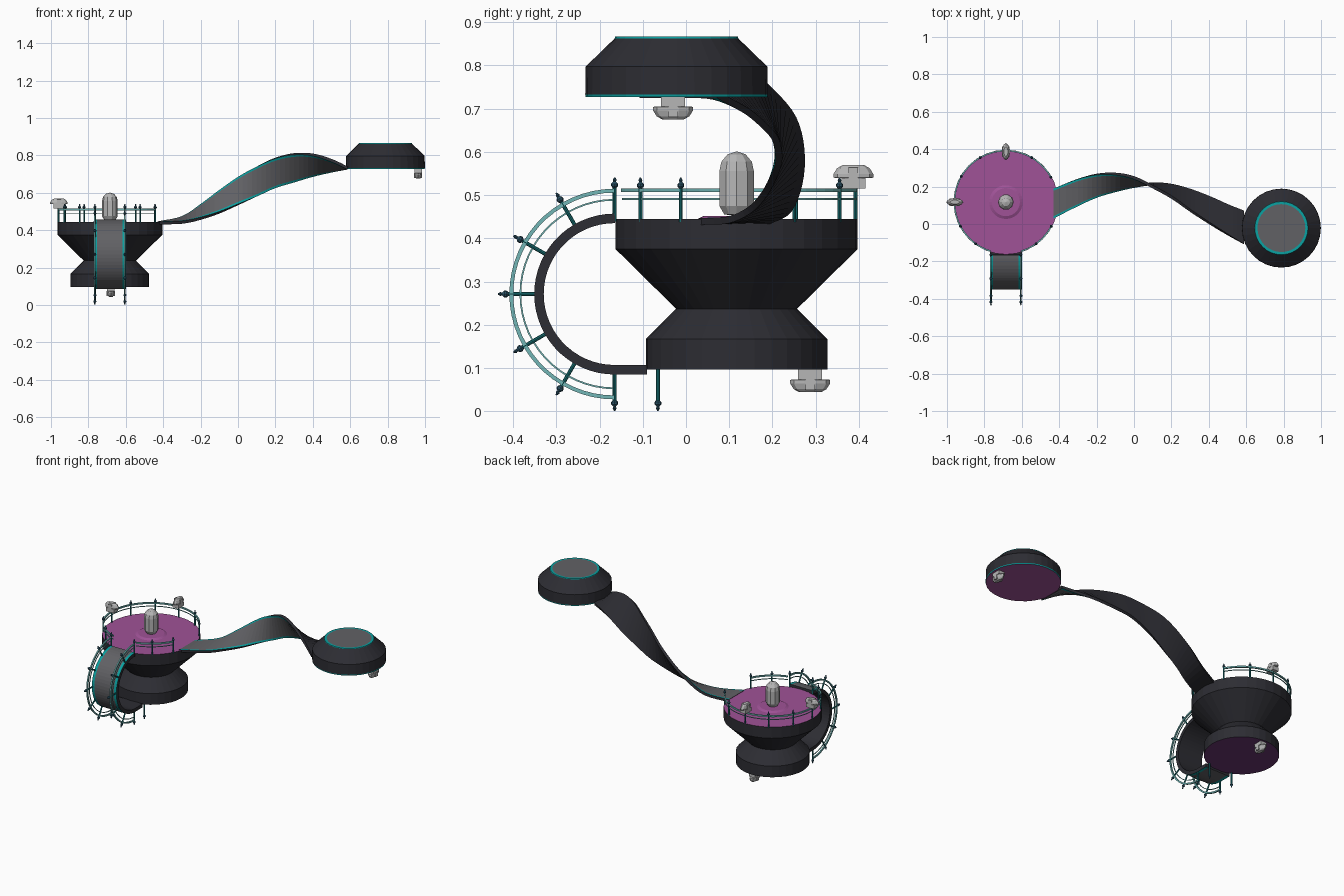
import bpy, bmesh, math
from mathutils import Vector, Matrix

if "Cube" in bpy.data.objects:
    bpy.data.objects.remove(bpy.data.objects["Cube"])

def mat(name, r, g, b):
    m = bpy.data.materials.new(name)
    m.diffuse_color = (r, g, b, 1)
    m.use_nodes = True
    m.node_tree.nodes["Principled BSDF"].inputs["Base Color"].default_value = m.diffuse_color
    return m

DARK = mat("charcoal", .026, .026, .033)
GREY = mat("path_grey", .12, .12, .13)
PURPLE = mat("purple_deck", .35, .085, .31)
VIOLET = mat("dark_violet_deck", .14, .035, .165)
TEAL = mat("bright_teal", .003, .36, .36)
RAIL = mat("pale_teal", .17, .47, .47)
POST = mat("dark_teal", .008, .16, .17)
KNOB = mat("slate_blue", .025, .09, .14)
METAL = mat("light_metal", .47, .47, .47)

def finish(bm, name, mats):
    bmesh.ops.recalc_face_normals(bm, faces=bm.faces)
    me = bpy.data.meshes.new(name)
    bm.to_mesh(me)
    bm.free()
    for m in mats:
        me.materials.append(m)
    ob = bpy.data.objects.new(name, me)
    bpy.context.collection.objects.link(ob)
    return ob

def lathe(name, centre, profile, mats, n=32):
    """profile: (radius, z, material of the band leading to the next point)"""
    bm = bmesh.new()
    rings = []
    for r, z, _ in profile:
        if r == 0:
            rings.append([bm.verts.new((centre[0], centre[1], z))] * n)
        else:
            rings.append([bm.verts.new((centre[0] + r * math.cos(2 * math.pi * i / n),
                                        centre[1] + r * math.sin(2 * math.pi * i / n), z)) for i in range(n)])
    for k in range(len(rings) - 1):
        a, b = rings[k], rings[k + 1]
        for i in range(n):
            j = (i + 1) % n
            vs = list(dict.fromkeys([a[i], a[j], b[j], b[i]]))
            bm.faces.new(vs).material_index = profile[k][2]
    return finish(bm, name, mats)

def sweep(name, sections, mats, ids):
    """Joins closed cross-sections; ids gives the material per side."""
    bm = bmesh.new()
    rows = [[bm.verts.new(p) for p in s] for s in sections]
    n = len(rows[0])
    for a, b in zip(rows, rows[1:]):
        for i in range(n):
            j = (i + 1) % n
            bm.faces.new((a[i], a[j], b[j], b[i])).material_index = ids[i]
    for end in (rows[0], rows[-1]):
        bm.faces.new(end).material_index = max(ids)
    return finish(bm, name, mats)

def walkway(name, left, right, thick, border):
    """Ribbon between two edge lines: grey top, teal borders, dark back."""
    secs = []
    for i in range(len(left)):
        a, b = left[i], right[i]
        k, l = max(i - 1, 0), min(i + 1, len(left) - 1)
        t = (left[l] + right[l]) - (left[k] + right[k])
        d = (b - a).cross(t).normalized() * thick
        secs.append([a, a.lerp(b, border), a.lerp(b, 1 - border), b, b + d, a + d])
    return sweep(name, secs, [TEAL, GREY, DARK], [0, 1, 0, 2, 2, 2])

def rail(name, pts, ups, h, w):
    """Flat handrail: h along the up direction, w sideways."""
    secs = []
    for i, (p, u) in enumerate(zip(pts, ups)):
        t = pts[min(i + 1, len(pts) - 1)] - pts[max(i - 1, 0)]
        s = t.cross(u).normalized() * w / 2
        v = u * h / 2
        secs.append([p + s + v, p - s + v, p - s - v, p + s - v])
    return sweep(name, secs, [RAIL], [0] * 4)

def post(name, base, up):
    """Fence post with collar, ball and fine tip."""
    bm = bmesh.new()
    rot = Vector((0, 0, 1)).rotation_difference(up).to_matrix().to_4x4()
    frame = Matrix.Translation(base) @ rot
    def cone(r1, r2, z0, z1, m):
        res = bmesh.ops.create_cone(bm, cap_ends=True, segments=8, radius1=r1, radius2=r2, depth=z1 - z0,
                                    matrix=frame @ Matrix.Translation((0, 0, (z0 + z1) / 2)))
        for f in {f for v in res["verts"] for f in v.link_faces}:
            f.material_index = m
    cone(.0045, .0045, -.008, .074, 0)
    cone(.004, .008, .069, .074, 1)
    cone(.008, .008, .074, .079, 1)
    cone(.008, .003, .079, .084, 1)
    cone(.003, .0045, .084, .088, 1)
    cone(.0045, .0015, .088, .094, 1)
    return finish(bm, name, [POST, KNOB])

CX, CY = -.685, .117          # main island centre
SX, SY = .788, -.022          # small island centre

# islands
lathe("main_island", (CX, CY), [(0, .097, 2), (.21, .097, 0), (.21, .167, 0), (.14, .237, 0), (.28, .375, 0),
                                (.28, .445, 1), (.09, .445, 1), (.075, .452, 1), (0, .452, 1)], [DARK, PURPLE, VIOLET])
lathe("small_island", (SX, SY), [(0, .727, 1), (.21, .727, 2), (.211, .733, 0), (.21, .797, 0), (.143, .862, 2),
                                 (.142, .866, 2), (.128, .866, 3), (0, .866, 3)], [DARK, PURPLE, TEAL, GREY])

# central capsule
lathe("capsule", (CX, CY), [(0, .452, 0), (.03, .455, 0), (.042, .475, 0), (.042, .555, 0), (.037, .577, 0),
                            (.022, .594, 0), (0, .601, 0)], [METAL], 10)

# loop walkway wrapping from the deck to the underside
LY, LZ, LR = -.165, .271, .186
X0, X1 = CX - .085, CX + .085
def loop_dir(deg):
    a = math.radians(deg)
    return Vector((0, -math.sin(a), math.cos(a)))
path = [Vector((0, LY, LZ)) + loop_dir(d) * LR for d in range(0, 181, 6)]
path.append(Vector((0, -.09, LZ - LR)))
walkway("loop_walkway", [p + Vector((X1, 0, 0)) for p in path], [p + Vector((X0, 0, 0)) for p in path], -.022, .1)

# twisted bridge: outer edge and inner edge
OUTER = [(-.43, .19, .447), (-.3, .24, .475), (-.2, .262, .54), (-.1, .262, .615), (0, .24, .685), (.1, .19, .74),
         (.2, .135, .783), (.3, .065, .803), (.4, 0, .797), (.5, -.06, .765), (.585, -.107, .724)]
INNER = [(-.43, .03, .447), (-.3, .095, .45), (-.2, .14, .47), (-.1, .17, .50), (0, .193, .54), (.1, .207, .58),
         (.2, .2, .625), (.3, .175, .655), (.4, .14, .685), (.5, .1, .708), (.585, .072, .724)]
def smooth_path(pts, sub=4):
    P = [Vector(p) for p in pts]
    P = [P[0] * 2 - P[1]] + P + [P[-1] * 2 - P[-2]]
    out = []
    for i in range(1, len(P) - 2):
        a, b, c, d = P[i - 1:i + 3]
        for k in range(sub):
            t = k / sub
            out.append(.5 * (2 * b + (c - a) * t + (2 * a - 5 * b + 4 * c - d) * t * t
                             + (3 * b - a - 3 * c + d) * t ** 3))
    return out + [P[-2]]
walkway("twisted_bridge", smooth_path(OUTER), smooth_path(INNER), -.016, .075)

# loop fences
for side, x in (("left", X0 + .005), ("right", X1 - .005)):
    c = Vector((x, LY, LZ))
    for i in range(7):
        u = loop_dir(i * 30)
        post(f"loop_post_{side}_{i}", c + u * (LR - .01), u)
    post(f"loop_post_{side}_end", Vector((x, -.065, LZ - LR + .01)), Vector((0, 0, -1)))
    dirs = [loop_dir(d) for d in range(0, 181, 6)]
    rail(f"loop_top_rail_{side}", [c + u * .239 for u in dirs], dirs, .009, .008)
    rail(f"loop_low_rail_{side}", [c + u * .218 for u in dirs], dirs, .004, .004)

# deck fences, open at the loop and at the bridge
UP = Vector((0, 0, 1))
def deck(deg, z):
    a = math.radians(deg)
    return Vector((CX + .275 * math.cos(a), CY + .275 * math.sin(a), z))
for part, a0, a1, posts in (("back", 29, 253, (29, 60, 90, 120, 150, 180, 208, 234)), ("front", -73, -28, (-54, -28))):
    for i, d in enumerate(posts):
        post(f"deck_post_{part}_{i}", deck(d, .446), UP)
    n = round((a1 - a0) / 6)
    angs = [a0 + (a1 - a0) * i / n for i in range(n + 1)]
    rail(f"deck_top_rail_{part}", [deck(d, .511) for d in angs], [UP] * len(angs), .009, .008)
    rail(f"deck_low_rail_{part}", [deck(d, .491) for d in angs], [UP] * len(angs), .004, .004)

# lamps: block, neck and flattened dome
def lamp(name, pos, turn, flip=False):
    """Origin at the mount; long side along local x."""
    m = Matrix.Translation(pos) @ Matrix.Rotation(math.radians(turn), 4, 'Z')
    if flip:
        m = m @ Matrix.Rotation(math.pi, 4, 'X')
    bm = bmesh.new()
    def box(sx, sy, sz, x, z):
        bmesh.ops.create_cube(bm, size=1, matrix=m @ Matrix.Translation((x, 0, z)) @ Matrix.Diagonal((sx, sy, sz, 1)))
    box(.056, .04, .024, 0, .012)
    box(.022, .044, .026, 0, .036)
    rows = []
    for s, z in ((.92, .024), (1, .026), (1, .034), (.82, .047), (.55, .054)):
        rows.append([bm.verts.new(m @ Vector((.046 * s * math.cos(a), .02 * s * math.sin(a), z)))
                     for a in [math.pi * k / 5 for k in range(10)]])
    for a, b in zip(rows, rows[1:]):
        for i in range(10):
            bm.faces.new((a[i], a[(i + 1) % 10], b[(i + 1) % 10], b[i]))
    bm.faces.new(rows[0])
    bm.faces.new(rows[-1])
    finish(bm, name, [METAL])

lamp("left_lamp", (CX - .273, CY, .515), 0)
lamp("back_lamp", (CX, CY + .27, .515), 90)
lamp("main_under_lamp", (CX + .005, .287, .098), 90, True)
lamp("small_under_lamp", (.963, -.03, .729), 90, True)
